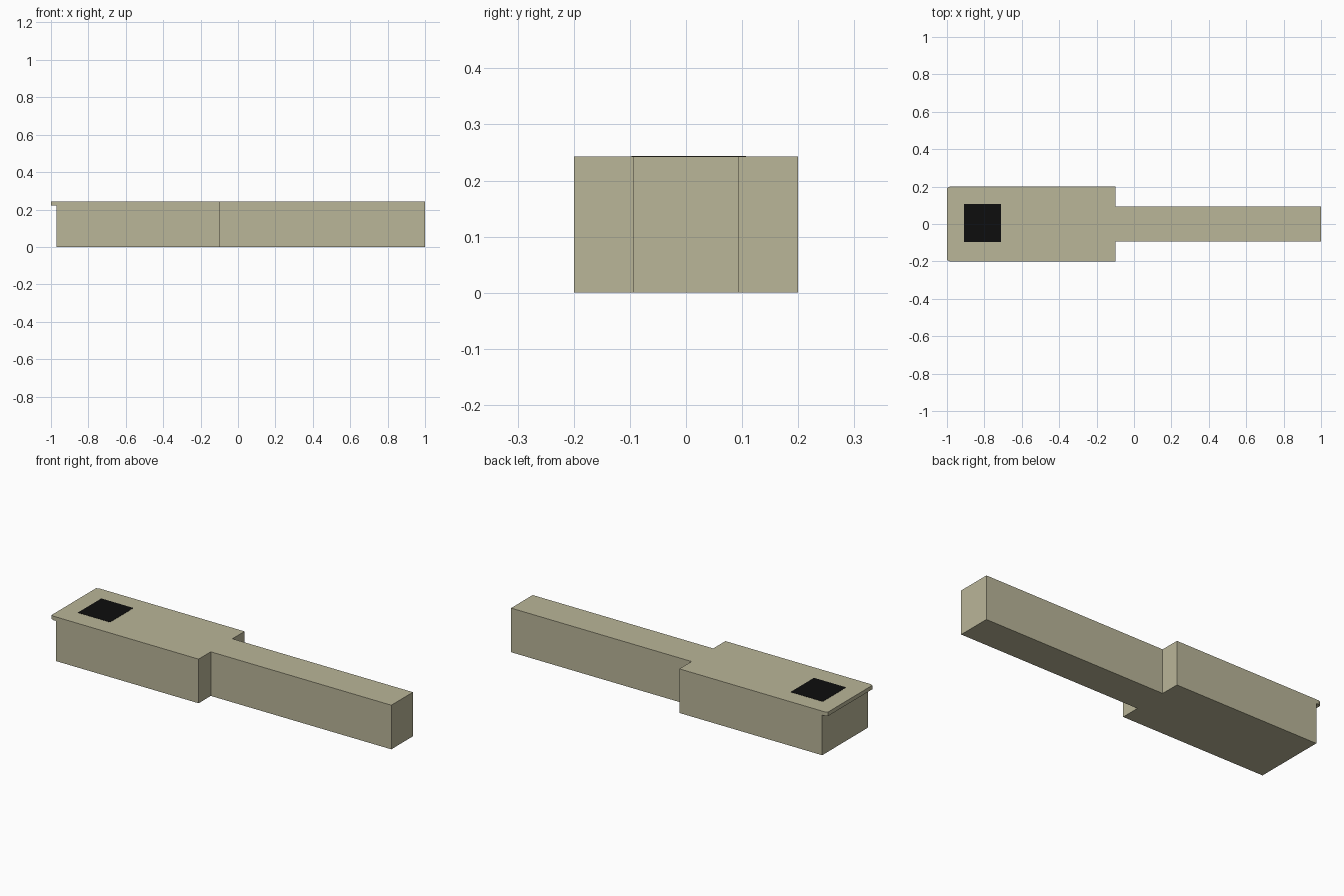
import bpy, bmesh

if "Cube" in bpy.data.objects:
    bpy.data.objects.remove(bpy.data.objects["Cube"])


def material(name, rgb):
    m = bpy.data.materials.new(name)
    m.diffuse_color = (*rgb, 1)
    m.use_nodes = True
    m.node_tree.nodes["Principled BSDF"].inputs["Base Color"].default_value = m.diffuse_color
    return m


def prism(name, outline, z0, z1, mat):
    """Extrude a flat xy outline from z0 up to z1."""
    bm = bmesh.new()
    face = bm.faces.new([bm.verts.new((x, y, z0)) for x, y in outline])
    top = bmesh.ops.extrude_face_region(bm, geom=[face])["geom"]
    verts = [g for g in top if isinstance(g, bmesh.types.BMVert)]
    bmesh.ops.translate(bm, verts=verts, vec=(0, 0, z1 - z0))
    bmesh.ops.recalc_face_normals(bm, faces=bm.faces)
    mesh = bpy.data.meshes.new(name)
    bm.to_mesh(mesh)
    bm.free()
    mesh.materials.append(mat)
    obj = bpy.data.objects.new(name, mesh)
    bpy.context.collection.objects.link(obj)
    return obj


def mirrored(half):
    """Close a +y half outline with its mirror image."""
    return half + [(x, -y) for x, y in reversed(half)]


beige = material("beige", (0.49, 0.465, 0.315))
black = material("black", (0.004, 0.004, 0.004))

HEIGHT = 0.243

# wide head stepping down to the narrow handle
prism("body", mirrored([(-0.97, 0.2), (-0.1, 0.2), (-0.1, 0.094), (1.0, 0.094)]),
      0, HEIGHT, beige)

# thin overhanging lip with clipped corners at the head end
prism("end_lip", mirrored([(-1.0, 0.193), (-0.985, 0.2), (-0.97, 0.2)]),
      0.221, HEIGHT, beige)

# dark square panel on the head
prism("dark_panel", [(-0.908, -0.097), (-0.712, -0.097), (-0.712, 0.107), (-0.908, 0.107)],
      HEIGHT - 0.001, HEIGHT + 0.001, black)
